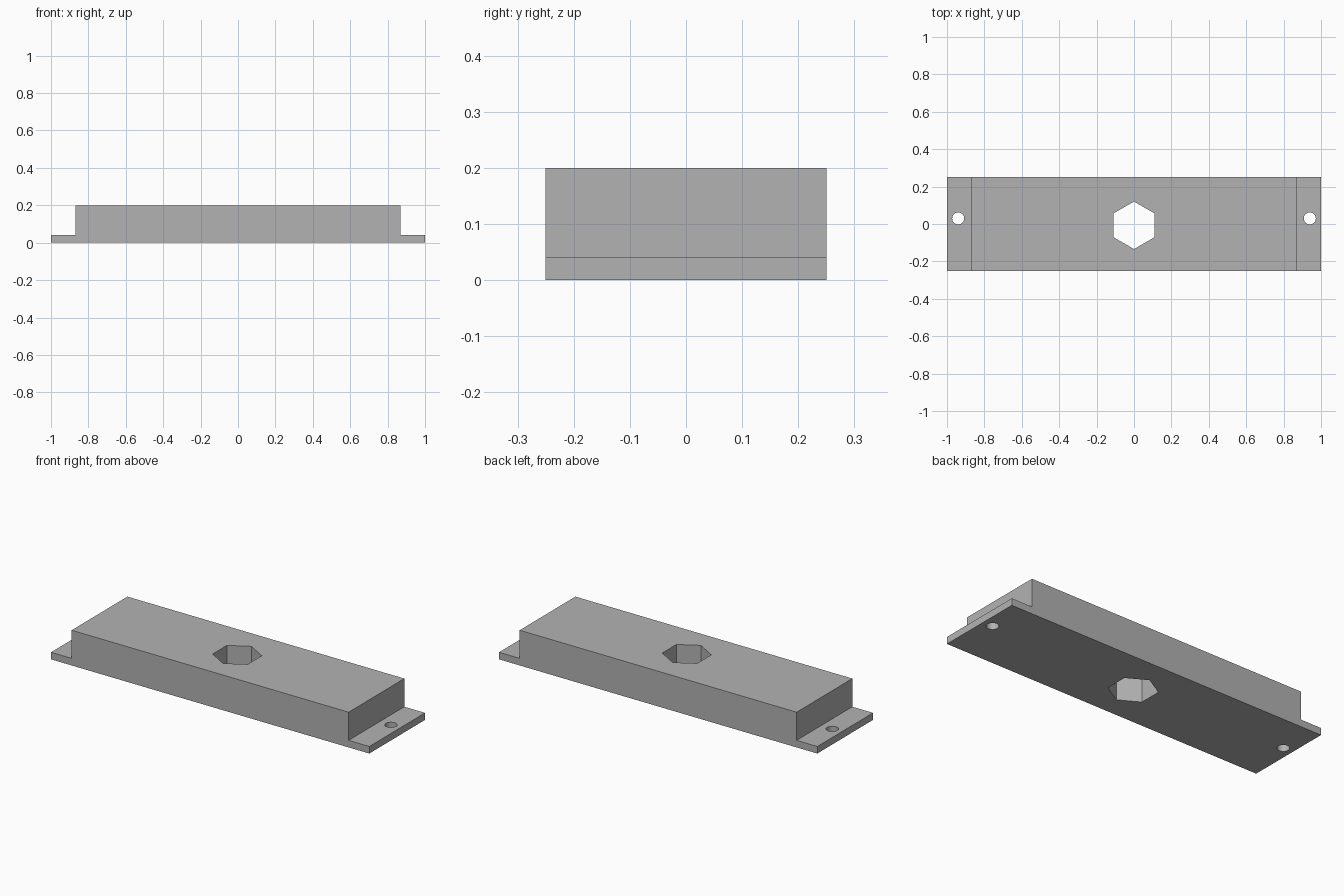
import bpy, bmesh
from math import pi

cube = bpy.data.objects.get("Cube")
if cube:
    bpy.data.objects.remove(cube, do_unlink=True)

# Material
grey = bpy.data.materials.new("plain grey")
grey.use_nodes = True
colour = (0.448, 0.448, 0.448, 1)
grey.diffuse_color = colour
grey.node_tree.nodes["Principled BSDF"].inputs["Base Color"].default_value = colour

# Stepped block with thin mounting flanges, extruded from its front profile
LENGTH, BLOCK, DEPTH, FLANGE, HEIGHT = 1.0, 0.87, 0.25, 0.04, 0.2
half = [(LENGTH, 0), (LENGTH, FLANGE), (BLOCK, FLANGE), (BLOCK, HEIGHT)]
profile = half + [(-x, z) for x, z in reversed(half)]

bm = bmesh.new()
face = bm.faces.new([bm.verts.new((x, -DEPTH, z)) for x, z in profile])
side = bmesh.ops.extrude_face_region(bm, geom=[face])
bmesh.ops.translate(bm, vec=(0, 2 * DEPTH, 0),
                    verts=[v for v in side["geom"] if isinstance(v, bmesh.types.BMVert)])
bmesh.ops.recalc_face_normals(bm, faces=bm.faces)
mesh = bpy.data.meshes.new("mounting_block")
bm.to_mesh(mesh)
bm.free()
block = bpy.data.objects.new("mounting_block", mesh)
bpy.context.collection.objects.link(block)
mesh.materials.append(grey)


def drill(name, sides, radius, x, y):
    """Cut a vertical through hole, then discard the cutter."""
    bpy.ops.mesh.primitive_cylinder_add(vertices=sides, radius=radius, depth=1,
                                        location=(x, y, 0.1))
    cutter = bpy.context.object
    cutter.name = name
    cutter.hide_render = True
    cutter.data.materials.append(grey)
    mod = block.modifiers.new(name, "BOOLEAN")
    mod.operation = "DIFFERENCE"
    mod.solver = "EXACT"
    mod.object = cutter
    bpy.context.view_layer.objects.active = block
    bpy.ops.object.modifier_apply(modifier=name)
    bpy.data.objects.remove(cutter, do_unlink=True)


# Central hexagonal opening and a screw hole in each flange
drill("hex_opening", 6, 0.127, 0, -0.007)
for label, sign in (("left", 1), ("right", -1)):
    drill(label + "_screw_hole", 32, 0.032, sign * 0.94, 0.03)

bpy.ops.object.select_all(action="DESELECT")
block.select_set(True)
bpy.context.view_layer.objects.active = block
bpy.ops.object.shade_smooth_by_angle(angle=pi / 6)
